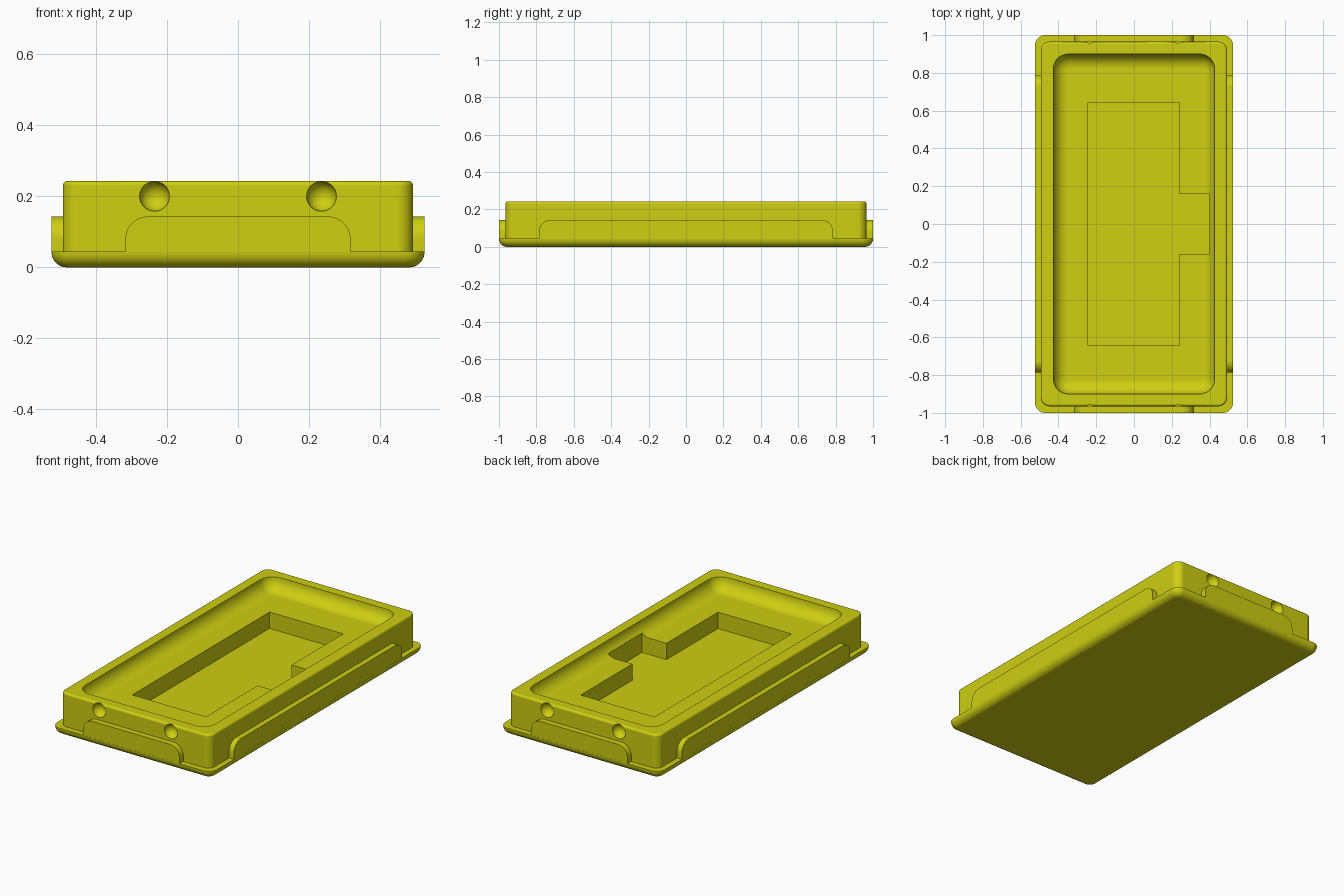
import bpy, bmesh, math
from mathutils import Vector

if "Cube" in bpy.data.objects:
    bpy.data.objects.remove(bpy.data.objects["Cube"])

yellow = bpy.data.materials.new("yellow plastic")
yellow.diffuse_color = (0.62, 0.62, 0.006, 1)
yellow.use_nodes = True
yellow.node_tree.nodes["Principled BSDF"].inputs["Base Color"].default_value = yellow.diffuse_color


def make(name, bm, helper=True):
    bmesh.ops.recalc_face_normals(bm, faces=bm.faces)
    mesh = bpy.data.meshes.new(name)
    bm.to_mesh(mesh)
    bm.free()
    mesh.materials.append(yellow)
    ob = bpy.data.objects.new(name, mesh)
    bpy.context.collection.objects.link(ob)
    ob.hide_render = helper
    return ob


def rounded_loft(name, hx, hy, r, rings, helper=True):
    """Rounded rectangle lofted through (inset, z) rings and capped."""
    bm, loops, n = bmesh.new(), [], 10
    for inset, z in rings:
        loop = []
        for k, (sx, sy) in enumerate([(1, 1), (-1, 1), (-1, -1), (1, -1)]):
            for i in range(n + 1):
                a = (k + i / n) * math.pi / 2
                loop.append(bm.verts.new((sx * (hx - r) + (r - inset) * math.cos(a),
                                          sy * (hy - r) + (r - inset) * math.sin(a), z)))
        loops.append(loop)
    for a, b in zip(loops, loops[1:]):
        for i in range(len(a)):
            j = (i + 1) % len(a)
            bm.faces.new((a[i], a[j], b[j], b[i]))
    bm.faces.new(loops[0])
    bm.faces.new(loops[-1])
    return make(name, bm, helper)


def bottom_round(r, z):
    steps = [math.pi / 2 * i / 10 for i in range(11)]
    return [(r * (1 - math.sin(a)), z + r * (1 - math.cos(a))) for a in steps]


def box(name, x0, x1, y0, y1, z0, z1):
    bm = bmesh.new()
    bmesh.ops.create_cube(bm, size=1)
    for v in bm.verts:
        v.co = Vector(((x0 + x1) / 2 + v.co.x * (x1 - x0),
                       (y0 + y1) / 2 + v.co.y * (y1 - y0),
                       (z0 + z1) / 2 + v.co.z * (z1 - z0)))
    return make(name, bm)


def tab_slab(name, half_width, reach, along_y):
    """Arch-cornered slab running through the body, showing as a tab at each end."""
    z0, z1, r = 0.044, 0.143, 0.063
    prof = [(half_width, z0)]
    arc = [math.pi / 2 * i / 10 for i in range(11)]
    prof += [(half_width - r + r * math.cos(a), z1 - r + r * math.sin(a)) for a in arc]
    prof += [(-u, z) for u, z in reversed(prof)]
    bm = bmesh.new()
    put = (lambda u, w, z: (u, w, z)) if along_y else (lambda u, w, z: (w, u, z))
    face = bm.faces.new([bm.verts.new(put(u, -reach, z)) for u, z in prof])
    ext = bmesh.ops.extrude_face_region(bm, geom=[face])
    verts = [v for v in ext["geom"] if isinstance(v, bmesh.types.BMVert)]
    bmesh.ops.translate(bm, verts=verts, vec=put(0, 2 * reach, 0))
    return make(name, bm)


def dimple(name, x, y):
    bm = bmesh.new()
    bmesh.ops.create_uvsphere(bm, u_segments=32, v_segments=16, radius=0.042)
    bmesh.ops.translate(bm, verts=bm.verts, vec=(x, y, 0.2))
    return make(name, bm)


# Base plate with rounded underside
tray = rounded_loft("case_tray", 0.525, 1.0, 0.055,
                    bottom_round(0.043, 0) + [(0, 0.045)], helper=False)

# Raised body with a softened top rim
rim = [(0.013 * (1 - math.cos(a)), 0.23 + 0.013 * math.sin(a))
       for a in [math.pi / 2 * i / 5 for i in range(6)]]
body = rounded_loft("raised_body", 0.493, 0.965, 0.045, [(0, 0.02)] + rim)

# Latch tabs on all four sides
adds = [body, tab_slab("end_tabs", 0.317, 0.9995, True),
        tab_slab("side_tabs", 0.787, 0.5245, False)]

# Scooped recess, stepped pocket and grip dimples
cuts = [rounded_loft("recess_cutter", 0.427, 0.9, 0.08,
                     bottom_round(0.076, 0.167) + [(0, 0.3)]),
        box("pocket_cutter", -0.243, 0.24, -0.643, 0.643, 0.07, 0.22),
        box("notch_cutter", 0.2, 0.4, -0.16, 0.16, 0.07, 0.22)]
cuts += [dimple("dimple_cutter", sx * 0.235, sy * 0.965)
         for sx in (-1, 1) for sy in (-1, 1)]

for op, obs in (("UNION", adds), ("DIFFERENCE", cuts)):
    for ob in obs:
        mod = tray.modifiers.new(ob.name, "BOOLEAN")
        mod.operation, mod.solver, mod.object = op, "EXACT", ob

# Bake the solid, then remove the helpers
bpy.context.view_layer.objects.active = tray
tray.select_set(True)
bpy.ops.object.convert(target="MESH")
for ob in adds + cuts:
    bpy.data.objects.remove(ob)
bpy.ops.object.shade_smooth_by_angle(angle=math.radians(30))
tray.modifiers.new("weighted_normals", "WEIGHTED_NORMAL").keep_sharp = True
